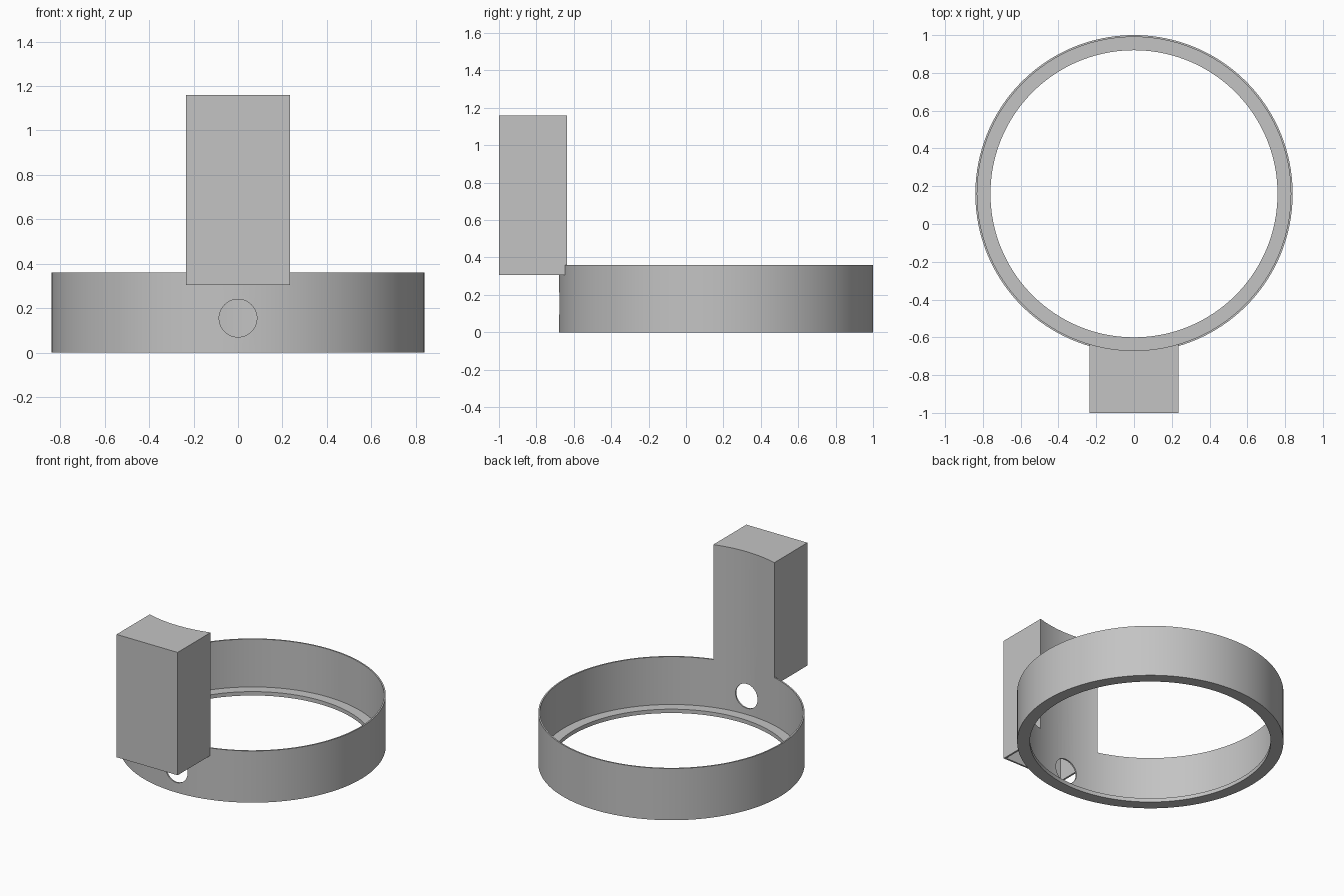
import bpy, math

cube = bpy.data.objects.get("Cube")
if cube:
    bpy.data.objects.remove(cube, do_unlink=True)

CY = 0.16        # ring centre on y
SEG = 160

grey = bpy.data.materials.new("plain grey")
grey.use_nodes = True
grey.diffuse_color = (0.55, 0.55, 0.55, 1)
grey.node_tree.nodes["Principled BSDF"].inputs["Base Color"].default_value = (0.55, 0.55, 0.55, 1)


def cylinder(name, radius, z0, z1):
    bpy.ops.mesh.primitive_cylinder_add(vertices=SEG, radius=radius, depth=z1 - z0,
                                        location=(0, CY, (z0 + z1) / 2))
    ob = bpy.context.object
    ob.name = name
    ob.data.materials.append(grey)
    return ob


def block(name, half_x, y0, y1, z0, z1):
    bpy.ops.mesh.primitive_cube_add(size=1, location=(0, (y0 + y1) / 2, (z0 + z1) / 2))
    ob = bpy.context.object
    ob.name = name
    ob.scale = (2 * half_x, y1 - y0, z1 - z0)
    bpy.ops.object.transform_apply(location=False, rotation=False, scale=True)
    ob.data.materials.append(grey)
    return ob


def combine(target, tool, operation):
    mod = target.modifiers.new(operation, "BOOLEAN")
    mod.operation = operation
    mod.solver = "EXACT"
    mod.object = tool
    bpy.context.view_layer.objects.active = target
    bpy.ops.object.modifier_apply(modifier=mod.name)
    bpy.data.objects.remove(tool, do_unlink=True)


# Ring body joined with the upright box
holder = cylinder("ring_with_box", 0.84, 0, 0.36)
combine(holder, block("box", 0.235, -1, -0.5, 0.305, 1.16), "UNION")

# Wide bore leaves a thin wall and hollows the back of the box; narrow bore leaves a lip
combine(holder, cylinder("wide_bore", 0.83, 0.027, 1.5), "DIFFERENCE")
combine(holder, cylinder("lip_bore", 0.76, -0.2, 0.2), "DIFFERENCE")

# Box cavity, open at the bottom, with a curved back wall
cavity = block("cavity", 0.223, -0.988, -0.5, 0.25, 1.148)
combine(cavity, cylinder("cavity_back", 0.843, 0.1, 1.4), "DIFFERENCE")
combine(holder, cavity, "DIFFERENCE")

# Round hole through the front wall below the box
bpy.ops.mesh.primitive_cylinder_add(vertices=48, radius=0.085, depth=0.4,
                                    location=(0, -0.68, 0.155),
                                    rotation=(math.pi / 2, 0, 0))
combine(holder, bpy.context.object, "DIFFERENCE")

# Smooth curved walls, crisp edges
bpy.ops.object.select_all(action="DESELECT")
holder.select_set(True)
bpy.context.view_layer.objects.active = holder
bpy.ops.object.shade_smooth_by_angle(angle=math.radians(30))
